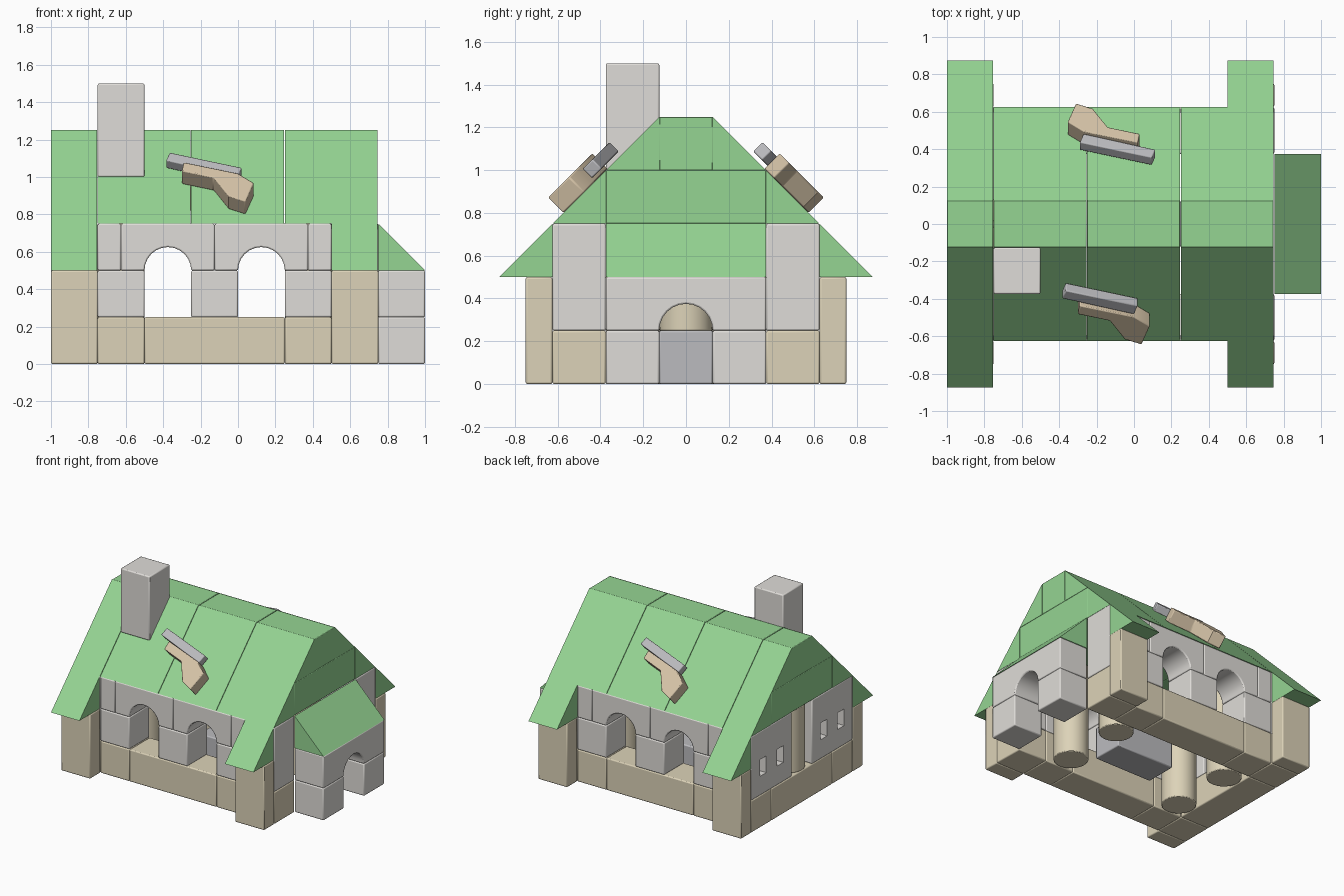
import bpy, bmesh
from math import sin, cos, pi, radians

if "Cube" in bpy.data.objects:
    bpy.data.objects.remove(bpy.data.objects["Cube"])


def material(name, rgb):
    m = bpy.data.materials.new(name)
    m.diffuse_color = (*rgb, 1)
    m.use_nodes = True
    m.node_tree.nodes["Principled BSDF"].inputs["Base Color"].default_value = m.diffuse_color
    return m


GREEN = material("roof_green", (0.30, 0.66, 0.29))
TAN = material("sandstone", (0.72, 0.65, 0.48))
STONE = material("pale_stone", (0.74, 0.72, 0.69))
WOOD = material("wood", (0.67, 0.55, 0.39))
STEEL = material("steel", (0.50, 0.50, 0.52))


def prism(name, pts, place, lo, hi, mat, bevel=0.008):
    """Extrude a 2D profile from lo to hi; place(p, q, d) maps to 3D."""
    bm = bmesh.new()
    a = [bm.verts.new(place(p, q, lo)) for p, q in pts]
    b = [bm.verts.new(place(p, q, hi)) for p, q in pts]
    bm.faces.new(a)
    bm.faces.new(b[::-1])
    n = len(pts)
    for i in range(n):
        bm.faces.new((a[i], a[(i + 1) % n], b[(i + 1) % n], b[i]))
    bmesh.ops.recalc_face_normals(bm, faces=bm.faces)
    me = bpy.data.meshes.new(name)
    bm.to_mesh(me)
    bm.free()
    ob = bpy.data.objects.new(name, me)
    bpy.context.collection.objects.link(ob)
    if mat:
        me.materials.append(mat)
    if bevel:
        mod = ob.modifiers.new("soft_edges", 'BEVEL')
        mod.width, mod.segments, mod.limit_method = bevel, 2, 'ANGLE'
        mod.angle_limit = radians(40)
    return ob


def along_x(p, q, d): return (d, p, q)
def along_y(p, q, d): return (p, d, q)
def along_z(p, q, d): return (p, q, d)


def block(name, x0, x1, y0, y1, z0, z1, mat, bevel=0.008):
    x0, x1 = sorted((x0, x1))
    y0, y1 = sorted((y0, y1))
    return prism(name, [(x0, y0), (x1, y0), (x1, y1), (x0, y1)], along_z, z0, z1, mat, bevel)


def arch(c, half, z0, z1, r=0.125, n=12):
    """Block profile with a half-round opening at its foot."""
    curve = [(c - r * cos(pi * i / n), z0 + r * sin(pi * i / n)) for i in range(n + 1)]
    return [(c - half, z0)] + curve + [(c + half, z0), (c + half, z1), (c - half, z1)]


def column(name, x, y, z0, z1, r=0.125, n=24):
    pts = [(x + r * cos(2 * pi * i / n), y + r * sin(2 * pi * i / n)) for i in range(n)]
    return prism(name, pts, along_z, z0, z1, TAN, 0.006)


# front and back walls, mirrored
for s, side in ((-1, "front"), (1, "back")):
    y0, y1 = s * 0.375, s * 0.625
    for a, b in ((-1, -0.75), (-0.75, -0.5), (-0.5, 0.25), (0.25, 0.5), (0.5, 0.75)):
        block(side + "_footing", a, b, y0, y1, 0, 0.25, TAN)
    for a in (-0.75, -0.25, 0.25):
        block(side + "_pier", a, a + 0.25, y0, y1, 0.25, 0.5, STONE)
    for c in (-0.375, 0.125):
        prism(side + "_arch", arch(c, 0.25, 0.5, 0.75), along_y, y0, y1, STONE)
    for a in (-0.75, 0.375):
        block(side + "_filler", a, a + 0.125, y0, y1, 0.5, 0.75, STONE)
    block(side + "_corner_stone", 0.5, 0.75, y0, y1, 0.25, 0.75, STONE)
    # buttress posts with their overhanging eaves
    for a in (-1, 0.5):
        block(side + "_post", a, a + 0.25, s * 0.625, s * 0.75, 0, 0.5, TAN)
        prism(side + "_eave", [(s * 0.625, 0.5), (s * 0.875, 0.5), (s * 0.625, 0.75)],
              along_x, a, a + 0.245, GREEN, 0)
    # inner columns
    for x in (-0.625, 0.375):
        column("inner_column", x, s * 0.25, 0, 0.75)
    # left wall panel with two windows
    panel = block("window_panel", -1, -0.75, s * 0.125, s * 0.625, 0.25, 0.75, STONE)
    for k in (0.27, 0.48):
        cut = block("window_cutter", -1.1, -0.65, s * k - 0.04, s * k + 0.04, 0.40, 0.53, None, 0)
        cut.hide_render = True
        cut.hide_set(True)
        mod = panel.modifiers.new("window", 'BOOLEAN')
        mod.operation, mod.solver, mod.object = 'DIFFERENCE', 'EXACT', cut
    # porch pier
    block("porch_pier", 0.75, 1, s * 0.125, s * 0.375, 0, 0.25, STONE)

# left wall footing and column, block inside the room
block("left_footing", -1, -0.75, -0.375, 0.375, 0, 0.25, TAN)
column("left_wall_column", -0.875, 0, 0.25, 0.75)
block("inner_block", -0.25, 0.25, -0.125, 0.125, 0, 0.25, STEEL)

# porch
prism("porch_arch", arch(0, 0.375, 0.25, 0.5), along_x, 0.75, 1, STONE)
prism("porch_roof", [(0.75, 0.5), (1, 0.5), (0.75, 0.75)], along_y, -0.375, 0.375, GREEN, 0)

# main roof in four lengths
for a, b in ((-1, -0.75), (-0.75, -0.25), (-0.25, 0.25), (0.25, 0.75)):
    b -= 0.004
    block("roof_middle", a, b, -0.375, 0.375, 0.75, 1, GREEN, 0.004)
    block("roof_ridge", a, b, -0.125, 0.125, 1, 1.25, GREEN, 0.004)
    for s in (-1, 1):
        for y, z in ((0.375, 0.75), (0.125, 1)):
            prism("roof_slope", [(s * y, z), (s * (y + 0.25), z), (s * y, z + 0.25)],
                  along_x, a, b, GREEN, 0)

block("chimney", -0.75, -0.5, -0.375, -0.125, 1, 1.5, STONE)

# wood and steel ornaments lying on the slopes
BAR = [(-0.385, 0.40), (-0.365, 0.46), (0.02, 0.345), (0.0, 0.28)]
STOCK = [(-0.29, 0.366), (-0.30, 0.30), (-0.13, 0.25), (-0.05, 0.11),
         (0.04, 0.07), (0.085, 0.21), (0.0, 0.282)]
H = 0.5 ** 0.5
for s, shift in ((1, 0), (-1, -0.27)):
    def on_slope(u, v, d):
        return (s * u + shift, s * (-0.625 + (v - d) * H), 0.75 + (v + d) * H)
    prism("ornament_bar", BAR, on_slope, 0.02, 0.08, STEEL, 0.006)
    prism("ornament_stock", STOCK, on_slope, 0.0, 0.10, WOOD, 0.006)

# smooth the round parts, keep edges sharp
shown = [o for o in bpy.context.collection.objects if not o.hide_render]
for o in shown:
    o.select_set(True)
bpy.context.view_layer.objects.active = shown[0]
bpy.ops.object.shade_smooth_by_angle(angle=radians(30))
